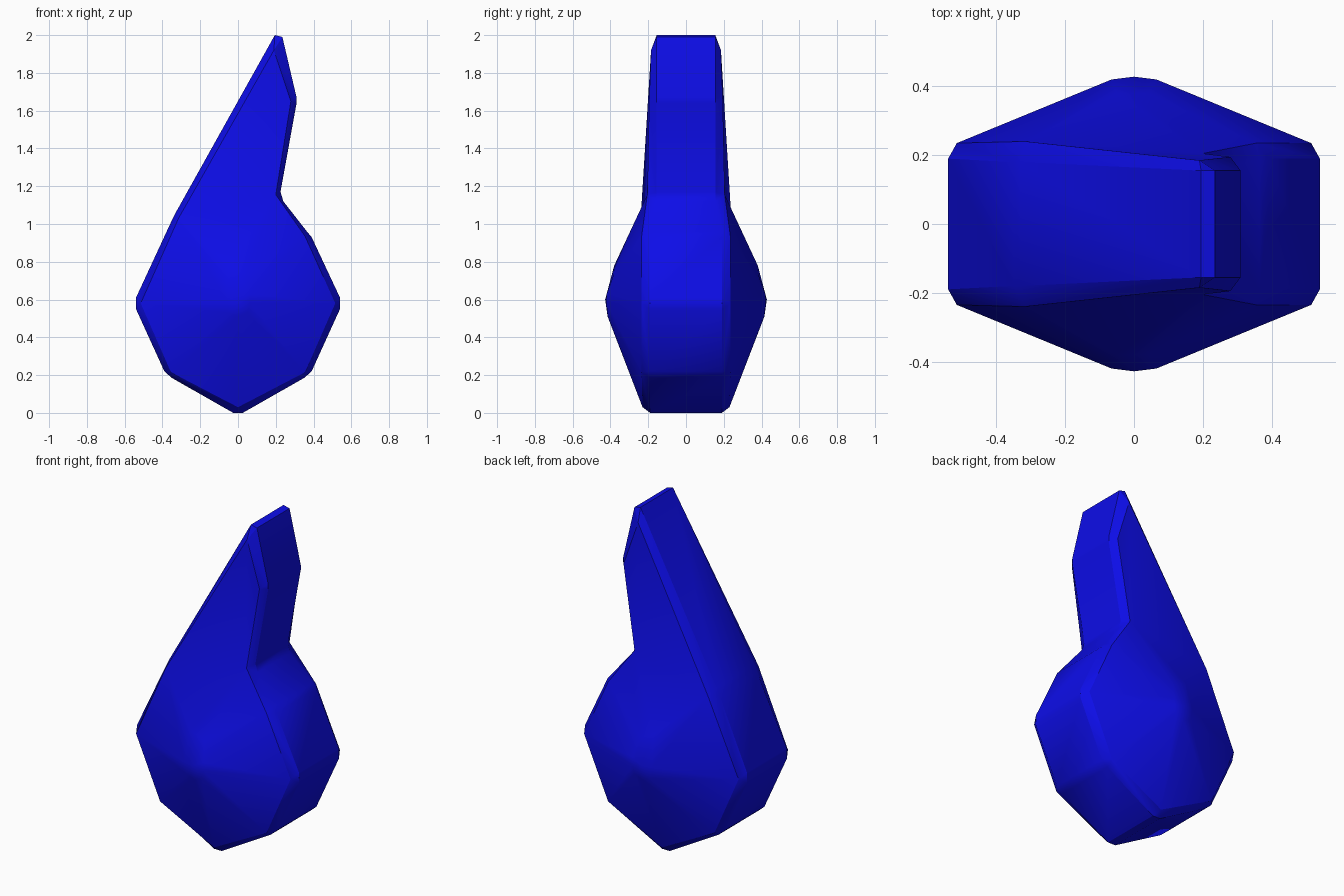
import bpy
import bmesh

cube = bpy.data.objects.get("Cube")
if cube:
    bpy.data.objects.remove(cube, do_unlink=True)

blue = bpy.data.materials.new("deep blue")
blue.use_nodes = True
colour = (0.004, 0.004, 0.8, 1)
blue.diffuse_color = colour
blue.node_tree.nodes["Principled BSDF"].inputs["Base Color"].default_value = colour

# Each corner, anticlockwise from the bottom:
# two chamfered rim points (x, z), rim half width, inset face point (x, z, half width)
corners = [
    ((-.025, 0), (.025, 0), .19, (0, .03, .23)),
    ((.35, .185), (.39, .22), .19, (.355, .215, .235)),
    ((.54, .55), (.54, .61), .19, (.515, .58, .235)),
    ((.39, .93), (.365, .96), .19, (.355, .935, .235)),
    ((.24, 1.12), (.225, 1.17), .155, (.2, 1.155, .205)),
    ((.31, 1.64), (.31, 1.67), .155, (.28, 1.65, .195)),
    ((.235, 1.99), (.195, 2), .155, (.19, 1.92, .185)),
    ((-.33, 1.06), (-.35, 1.02), .18, (-.315, 1.03, .24)),
    ((-.54, .61), (-.54, .55), .19, (-.515, .58, .235)),
    ((-.39, .22), (-.35, .185), .19, (-.355, .215, .235)),
]
# Crown of the domed cheek (x, z, half width); one point per body corner
body = [0, 1, 2, 3, 4, 7, 8, 9]
crown = [(0, .51, .415), (.05, .53, .417), (.065, .58, .42), (.065, .63, .42),
         (.04, .74, .38), (-.05, .78, .38), (-.065, .6, .42), (-.05, .53, .417)]

bm = bmesh.new()
rims = []


def loop_pairs(items):
    return zip(items, items[1:] + items[:1])


for side in (-1, 1):
    def vert(x, z, y):
        return bm.verts.new((x, side * y, z))

    rim = [(vert(*a, w), vert(*b, w)) for a, b, w, _ in corners]
    inset = [vert(*c[3]) for c in corners]
    # Bevelled border
    for (r0, i0), (r1, i1) in loop_pairs(list(zip(rim, inset))):
        bm.faces.new((r0[0], r0[1], i0))
        bm.faces.new((r0[1], r1[0], i1, i0))
    # Domed cheek
    cap = [vert(*p) for p in crown]
    centre = vert(0, .6, .428)
    outer = [inset[i] for i in body]
    for (o0, c0), (o1, c1) in loop_pairs(list(zip(outer, cap))):
        bm.faces.new((o0, o1, c1, c0))
        bm.faces.new((c0, c1, centre))
    # Upright point
    bm.faces.new((inset[4], inset[6], inset[7]))
    bm.faces.new((inset[4], inset[5], inset[6]))
    rims.append([v for pair in rim for v in pair])

# Band around the edge
for (f0, b0), (f1, b1) in loop_pairs(list(zip(*rims))):
    bm.faces.new((f0, f1, b1, b0))

bmesh.ops.recalc_face_normals(bm, faces=bm.faces[:])
mesh = bpy.data.meshes.new("pointed_body")
bm.to_mesh(mesh)
bm.free()
mesh.materials.append(blue)
body_object = bpy.data.objects.new("pointed_body", mesh)
bpy.context.collection.objects.link(body_object)

# Soft dome with crisp border edges
bpy.ops.object.select_all(action="DESELECT")
body_object.select_set(True)
bpy.context.view_layer.objects.active = body_object
bpy.ops.object.shade_smooth_by_angle(angle=0.5)
